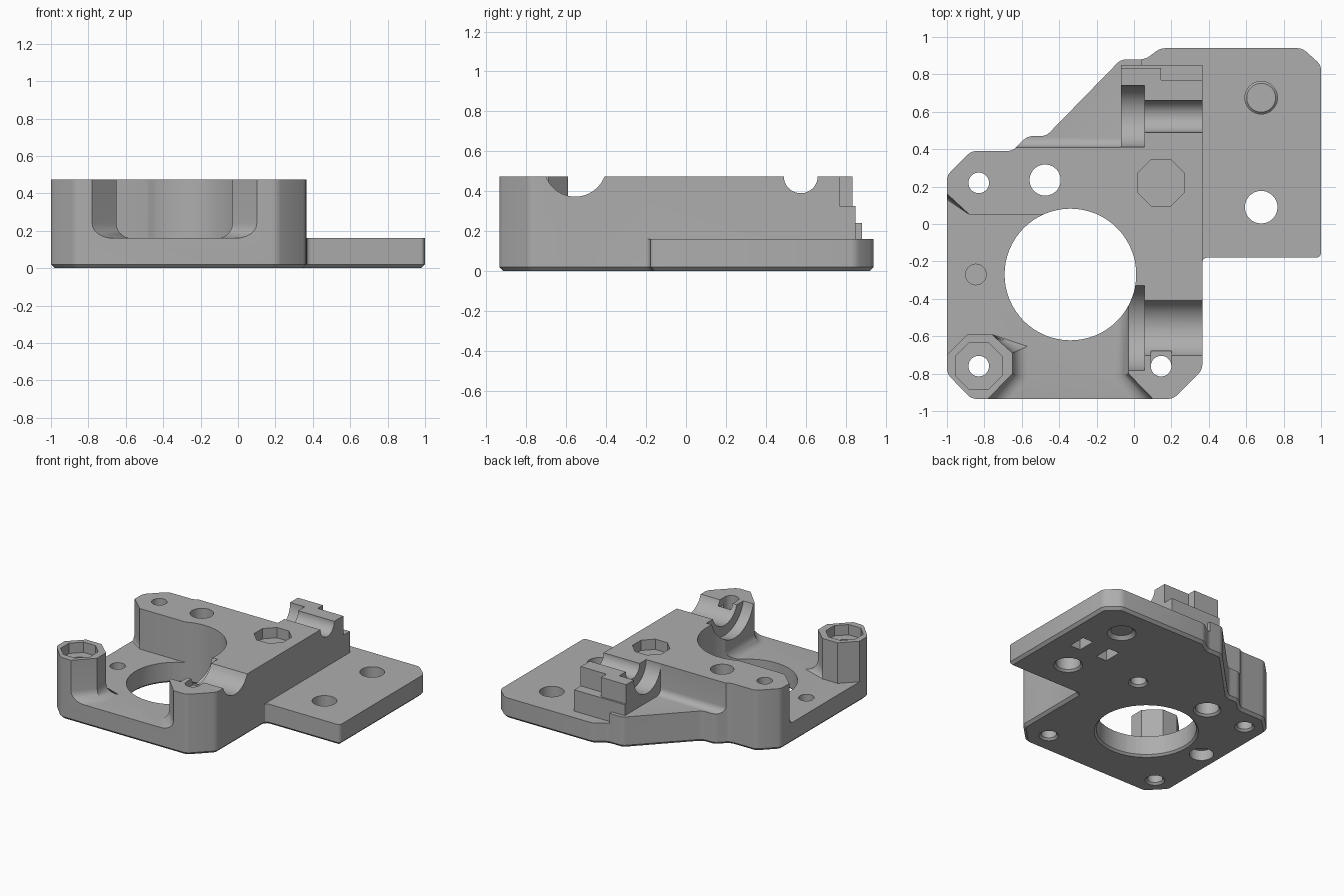
import bpy, bmesh, math

if "Cube" in bpy.data.objects:
    bpy.data.objects.remove(bpy.data.objects["Cube"])

grey = bpy.data.materials.new("plain grey")
grey.use_nodes = True
COLOUR = (0.42, 0.42, 0.42, 1)
grey.diffuse_color = COLOUR
grey.node_tree.nodes["Principled BSDF"].inputs["Base Color"].default_value = COLOUR
TOP = 0.475
STEP = 0.16


def finish(bm, name):
    bmesh.ops.recalc_face_normals(bm, faces=bm.faces)
    mesh = bpy.data.meshes.new(name)
    bm.to_mesh(mesh)
    bm.free()
    mesh.materials.append(grey)
    obj = bpy.data.objects.new(name, mesh)
    bpy.context.collection.objects.link(obj)
    return obj


def prism(name, points, z0, z1, fillet=(), radius=0.08, round_corners=0, chamfer=0):
    """Extrude an outline; optionally fillet chosen bottom edges or soften it."""
    bm = bmesh.new()
    verts = [bm.verts.new((x, y, z0)) for x, y in points]
    face = bm.faces.new(verts)
    n = len(verts)
    picked = [bm.edges.get((verts[i], verts[(i + 1) % n])) for i in fillet]
    up = bmesh.ops.extrude_face_region(bm, geom=[face], use_keep_orig=True)
    bmesh.ops.translate(bm, vec=(0, 0, z1 - z0),
                        verts=[v for v in up["geom"] if isinstance(v, bmesh.types.BMVert)])
    bmesh.ops.recalc_face_normals(bm, faces=bm.faces)
    if picked:
        bmesh.ops.bevel(bm, geom=picked, offset=radius, segments=6, profile=0.5,
                        affect='EDGES', clamp_overlap=True)
    if round_corners:
        upright = [e for e in bm.edges if abs(e.verts[0].co.z - e.verts[1].co.z) > 0.01]
        bmesh.ops.bevel(bm, geom=upright, offset=round_corners, segments=3, profile=0.5,
                        affect='EDGES')
    if chamfer:
        low = [e for e in bm.edges if all(abs(v.co.z - z0) < 1e-4 for v in e.verts)]
        bmesh.ops.bevel(bm, geom=low, offset=chamfer, segments=1, affect='EDGES')
    return finish(bm, name)


def box(name, x0, x1, y0, y1, z0, z1=0.8, **kw):
    return prism(name, [(x0, y0), (x1, y0), (x1, y1), (x0, y1)], z0, z1, **kw)


def ring(x, y, r, sides):
    turn = math.pi / sides
    return [(x + r * math.cos(turn + i * 2 * math.pi / sides),
             y + r * math.sin(turn + i * 2 * math.pi / sides)) for i in range(sides)]


def groove(name, x0, x1, y, z, r):
    """Round channel running along x."""
    obj = prism(name, ring(y, z, r, 48), x0, x1)
    for v in obj.data.vertices:
        a, b, c = v.co
        v.co = (c, a, b)
    return obj


def cone(name, x, y, r0, r1, z0, z1):
    bm = bmesh.new()
    bmesh.ops.create_cone(bm, cap_ends=True, segments=64, radius1=r0, radius2=r1, depth=z1 - z0)
    bmesh.ops.translate(bm, verts=bm.verts, vec=(x, y, (z0 + z1) / 2))
    return finish(bm, name)


def combine(target, tool, operation='DIFFERENCE'):
    mod = target.modifiers.new("join", 'BOOLEAN')
    mod.operation, mod.solver, mod.object = operation, 'EXACT', tool
    bpy.context.view_layer.update()
    mesh = bpy.data.meshes.new_from_object(
        target.evaluated_get(bpy.context.evaluated_depsgraph_get()))
    target.modifiers.clear()
    target.data = mesh
    bpy.data.objects.remove(tool)


# Full-height blank with chamfered corners
outline = [(-1, -0.8), (-0.87, -0.935), (0.21, -0.935), (0.365, -0.78), (0.365, -0.18),
           (1, -0.18), (1, 0.85), (0.9, 0.94), (0.14, 0.94), (0.06, 0.88), (-0.07, 0.88),
           (-0.47, 0.47), (-0.57, 0.47), (-0.65, 0.39), (-0.87, 0.39), (-1, 0.26)]
body = prism("mount_body", outline, 0, TOP, round_corners=0.025, chamfer=0.02)

# Low flange on the left side
combine(body, box("flange_cut", 0.365, 1.3, -0.5, 1.3, STEP))

# Open pocket around the front post
pocket = [(-1.3, 0.44), (-0.88, 0.05), (-0.34, 0.05), (-0.03, -0.3), (-0.03, -0.8),
          (0.27, -1.11), (0.27, -1.3), (-0.95, -1.3), (-0.95, -1.11), (-0.65, -0.8),
          (-0.65, -0.69), (-0.76, -0.59), (-0.89, -0.59), (-1.3, -1.0)]
combine(body, prism("pocket_cut", pocket, STEP, 0.8, fillet=(0, 3, 4, 8, 9, 10)))

# Rear ledges and stepped rear block
combine(body, box("ledge_cut", -0.9, -0.07, 0.41, 1.3, 0.24, fillet=(0,), radius=0.05))
combine(body, box("rear_corner_cut", -0.2, 0.5, 0.85, 1.3, 0.24))
combine(body, box("rear_low_cut", 0.04, 0.5, 0.85, 1.3, STEP))
combine(body, box("rear_lip_cut", -0.2, 0.5, 0.835, 1.3, 0.325))
combine(body, box("rear_notch_cut", 0.145, 0.5, 0.77, 1.3, 0.325))

# Round channels along the top
for name, x0, x1, y, z, r in (("rear_channel", 0, 0.6, 0.575, TOP, 0.085),
                              ("rear_collar", -0.2, 0.055, 0.575, TOP, 0.165),
                              ("front_channel", 0, 0.6, -0.555, 0.53, 0.157),
                              ("front_collar", -0.1, 0.055, -0.555, 0.53, 0.234)):
    combine(body, groove(name, x0, x1, y, z, r))
combine(body, box("front_notch", 0.09, 0.2, -0.76, -0.68, 0.42))

# Large bore and bolt holes, eased at the underside
for x, y, r in ((-0.34, -0.27, 0.352), (-0.83, 0.22, 0.055), (-0.475, 0.235, 0.083),
                (-0.845, -0.27, 0.055), (-0.83, -0.76, 0.055), (0.145, 0.22, 0.055),
                (0.145, -0.76, 0.055), (0.68, 0.675, 0.087), (0.68, 0.09, 0.087)):
    combine(body, cone("hole", x, y, r, r, -0.1, 0.8))
    combine(body, cone("hole_chamfer", x, y, r + 0.03, r - 0.01, -0.015, 0.025))
combine(body, cone("counterbore", -0.845, -0.27, 0.085, 0.085, -0.1, 0.08))

# Octagonal nut recesses
for x, y in ((-0.83, -0.76), (0.145, 0.22)):
    combine(body, prism("nut_recess", ring(x, y, 0.135, 8), TOP - 0.08, 0.8))

# Rectangular underside slots in the flange
for x in (0.56, 0.8):
    combine(body, box("slot", x - 0.045, x + 0.045, 0.31, 0.45, -0.1, 0.1))

# Small locating rib on the side wall
rib = [(0.34, -0.52), (0.40, -0.52), (0.40, -0.545), (0.36, -0.585), (0.34, -0.585)]
combine(body, prism("rib", rib, 0.02, 0.395, chamfer=0.02), 'UNION')

bpy.ops.object.select_all(action='DESELECT')
body.select_set(True)
bpy.context.view_layer.objects.active = body
bpy.ops.object.shade_smooth_by_angle(angle=math.radians(30))
